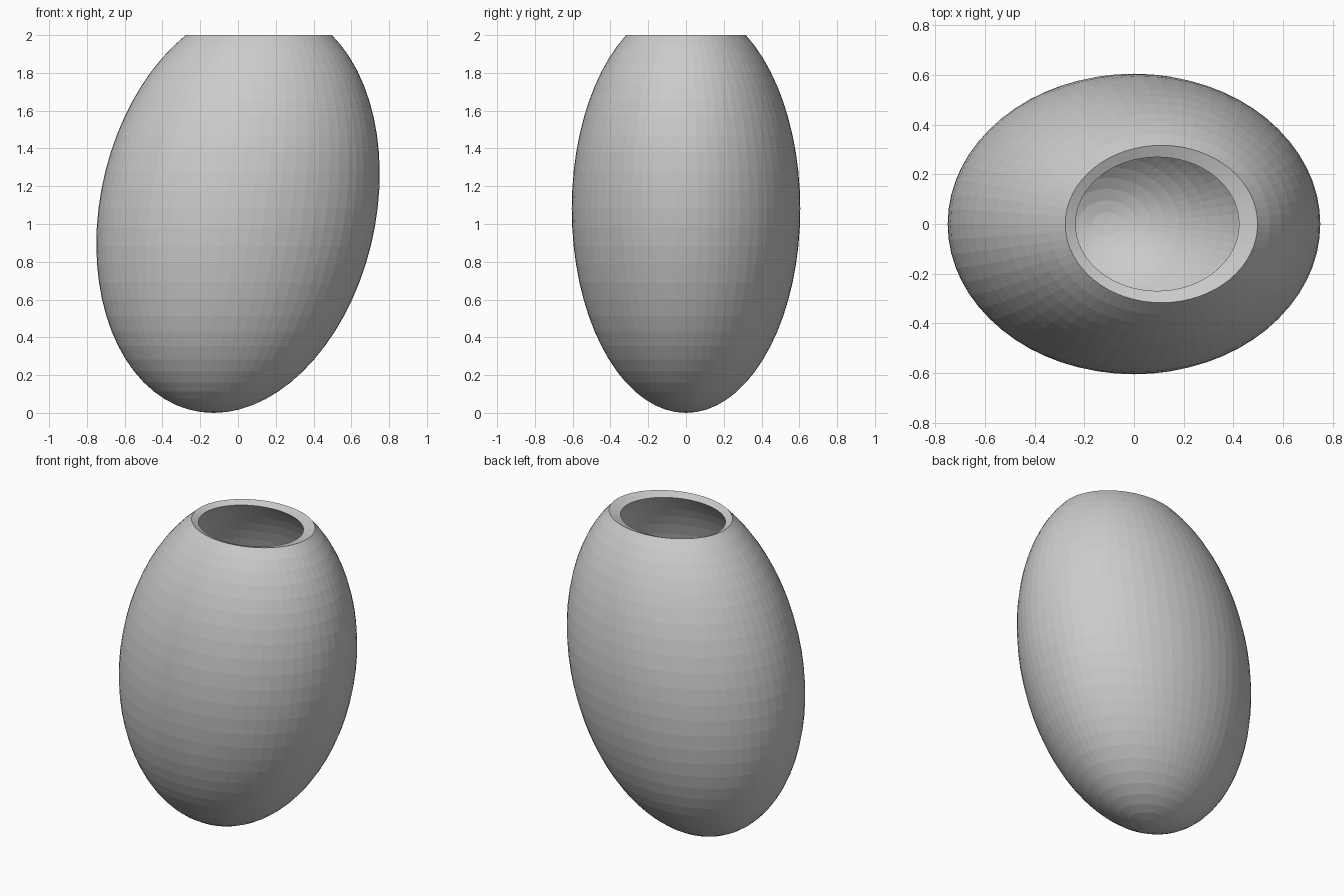
import bpy, bmesh, math

if "Cube" in bpy.data.objects:
    bpy.data.objects.remove(bpy.data.objects["Cube"])

SEGMENTS, RINGS = 64, 28
RX, RY, RZ = 0.739, 0.605, 1.08   # egg radii
LEAN = 0.12                       # sideways lean per unit of height
CUT = math.acos(-(2.0 - RZ) / RZ) # polar angle of the opening


def egg_point(phi, theta, inner):
    dz = -RZ * math.cos(phi)
    x = RX * math.sin(phi) * math.cos(theta) + LEAN * dz
    y = RY * math.sin(phi) * math.sin(theta)
    z = RZ + dz
    if inner:
        return (0.85 * x, 0.85 * y, 0.2 + 0.89 * z)
    return (x, y, z)


def add_shell(bm, inner):
    """Open egg shell from the bottom pole to the opening; returns the rim loop."""
    previous = None
    pole = bm.verts.new(egg_point(0, 0, inner))
    for i in range(1, RINGS + 1):
        ring = [bm.verts.new(egg_point(CUT * i / RINGS, math.tau * j / SEGMENTS, inner))
                for j in range(SEGMENTS)]
        for j in range(SEGMENTS):
            k = (j + 1) % SEGMENTS
            if previous is None:
                bm.faces.new((pole, ring[j], ring[k]))
            else:
                bm.faces.new((previous[j], previous[k], ring[k], ring[j]))
        previous = ring
    return previous


bm = bmesh.new()
# Outer wall and inner hollow
outer_rim = add_shell(bm, False)
inner_rim = add_shell(bm, True)
# Sloping lip joining the two walls
for j in range(SEGMENTS):
    k = (j + 1) % SEGMENTS
    bm.faces.new((outer_rim[j], outer_rim[k], inner_rim[k], inner_rim[j]))
bmesh.ops.recalc_face_normals(bm, faces=bm.faces)

mesh = bpy.data.meshes.new("leaning_vase")
bm.to_mesh(mesh)
bm.free()
vase = bpy.data.objects.new("leaning_vase", mesh)
bpy.context.collection.objects.link(vase)
